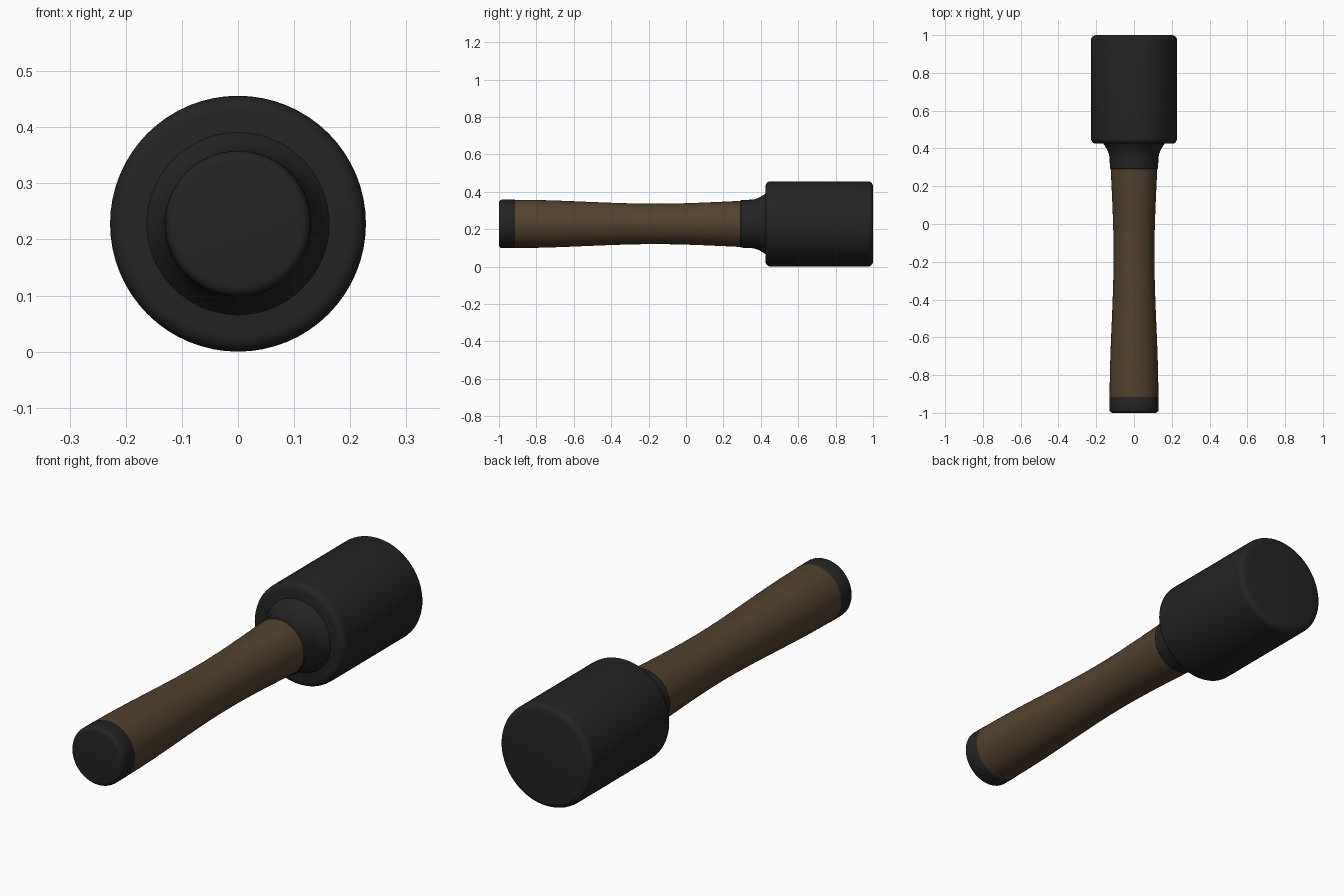
import bpy, bmesh, math

cube = bpy.data.objects.get("Cube")
if cube:
    bpy.data.objects.remove(cube, do_unlink=True)

AXIS_Z = 0.228
SIDES = 64


def material(name, rgb, roughness):
    m = bpy.data.materials.new(name)
    m.use_nodes = True
    m.diffuse_color = (*rgb, 1)
    node = m.node_tree.nodes["Principled BSDF"]
    node.inputs["Base Color"].default_value = (*rgb, 1)
    node.inputs["Roughness"].default_value = roughness
    return m


def corner(y, r, size, start, steps=5):
    """Rounded corner: quarter arc around (y, r), from angle start, turning clockwise."""
    return [(y + size * math.cos(start - i * math.pi / 2 / steps),
             r + size * math.sin(start - i * math.pi / 2 / steps))
            for i in range(steps + 1)]


def lathe(name, profile, mat):
    """Spin a (y, radius) profile around the long axis."""
    bm = bmesh.new()
    verts = [bm.verts.new((0, y, r)) for y, r in profile]
    edges = [bm.edges.new(pair) for pair in zip(verts, verts[1:])]
    bmesh.ops.spin(bm, geom=verts + edges, cent=(0, 0, 0), axis=(0, 1, 0),
                   angle=math.tau, steps=SIDES, use_duplicate=False)
    bmesh.ops.remove_doubles(bm, verts=bm.verts, dist=0.0003)
    bmesh.ops.recalc_face_normals(bm, faces=bm.faces)
    mesh = bpy.data.meshes.new(name)
    bm.to_mesh(mesh)
    bm.free()
    mesh.materials.append(mat)
    ob = bpy.data.objects.new(name, mesh)
    ob.location.z = AXIS_Z
    bpy.context.collection.objects.link(ob)
    bpy.ops.object.select_all(action="DESELECT")
    ob.select_set(True)
    bpy.context.view_layer.objects.active = ob
    bpy.ops.object.shade_smooth_by_angle(angle=math.radians(35))
    return ob


metal = material("dark metal", (0.017, 0.017, 0.017), 0.6)
wood = material("brown wood", (0.088, 0.054, 0.027), 0.7)

# Cylindrical head with rounded rims
lathe("head", [(0.425, 0)] + corner(0.453, 0.2, 0.028, math.pi)
      + corner(0.972, 0.2, 0.028, math.pi / 2) + [(1, 0)], metal)

# Flared collar between head and handle
flare = [(0.355 + 0.075 * t, 0.13 + 0.036 * t ** 1.6) for t in (0, 0.2, 0.4, 0.6, 0.8, 1)]
lathe("collar", [(0.29, 0), (0.29, 0.123), (0.295, 0.127)] + flare + [(0.43, 0)], metal)

# Waisted handle, narrowest near the middle
waist = []
for i in range(21):
    y = -0.92 + 1.22 * i / 20
    t = (y + 0.15) / 0.77
    waist.append((y, 0.108 + 0.021 * (1 - math.cos(math.pi * min(abs(t), 1))) / 2
                  + 0.004 * max(t, 0)))
lathe("handle", [(-0.92, 0)] + waist + [(0.3, 0)], wood)

# End cap with a rounded outer rim
lathe("end_cap", [(-1, 0)] + corner(-0.982, 0.112, 0.018, math.pi)
      + [(-0.917, 0.13), (-0.912, 0.127), (-0.912, 0)], metal)
